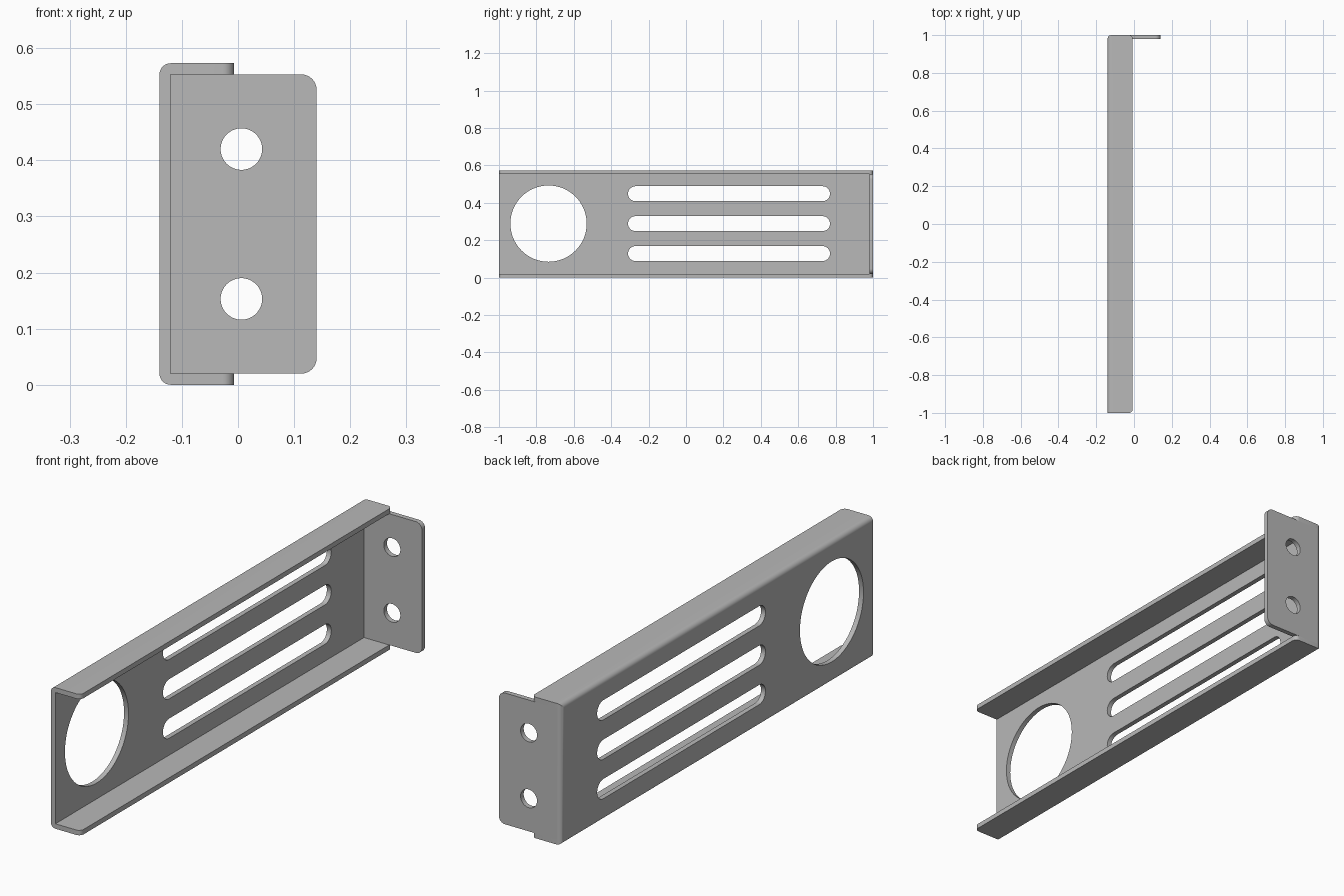
import bpy, bmesh, math

cube = bpy.data.objects.get("Cube")
if cube:
    bpy.data.objects.remove(cube, do_unlink=True)

steel = bpy.data.materials.new("grey_steel")
steel.use_nodes = True
grey = (0.48, 0.48, 0.48, 1)
steel.diffuse_color = grey
steel.node_tree.nodes["Principled BSDF"].inputs["Base Color"].default_value = grey

BOTTOM, TOP = 0.0, 0.573
THICK = 0.02
LEFT, LIP, TAB_EDGE = -0.14, -0.007, 0.14
MID = (BOTTOM + TOP) / 2


def rounded(u0, u1, v0, v1, radii, steps=8):
    """Rectangle outline, radii from the low corner anticlockwise."""
    corners = [(u0, v0, 1, 1), (u1, v0, -1, 1), (u1, v1, -1, -1), (u0, v1, 1, -1)]
    pts = []
    for i, ((u, v, su, sv), r) in enumerate(zip(corners, radii)):
        if r == 0:
            pts.append((u, v))
            continue
        for k in range(steps + 1):
            a = math.pi + (i + k / steps) * math.pi / 2
            p = (u + su * r + r * math.cos(a), v + sv * r + r * math.sin(a))
            if not pts or math.dist(p, pts[-1]) > 1e-5:
                pts.append(p)
    if math.dist(pts[0], pts[-1]) < 1e-5:
        pts.pop()
    return pts


def circle(u, v, r):
    return rounded(u - r, u + r, v - r, v + r, [r] * 4, 16)


def prism(name, outline, axis, lo, hi):
    """Extrude an outline along an axis."""
    bm = bmesh.new()
    place = {"X": lambda u, v, w: (w, u, v),
             "Y": lambda u, v, w: (u, w, v),
             "Z": lambda u, v, w: (u, v, w)}[axis]
    low = [bm.verts.new(place(u, v, lo)) for u, v in outline]
    high = [bm.verts.new(place(u, v, hi)) for u, v in outline]
    bm.faces.new(low)
    bm.faces.new(high)
    for i in range(len(low)):
        j = (i + 1) % len(low)
        bm.faces.new((low[i], low[j], high[j], high[i]))
    bmesh.ops.recalc_face_normals(bm, faces=bm.faces)
    mesh = bpy.data.meshes.new(name)
    bm.to_mesh(mesh)
    bm.free()
    mesh.materials.append(steel)
    obj = bpy.data.objects.new(name, mesh)
    bpy.context.collection.objects.link(obj)
    return obj


def activate(obj):
    bpy.ops.object.select_all(action="DESELECT")
    obj.select_set(True)
    bpy.context.view_layer.objects.active = obj


def combine(obj, tool, operation="DIFFERENCE"):
    tool.hide_render = True
    mod = obj.modifiers.new("cut", "BOOLEAN")
    mod.operation, mod.object, mod.solver = operation, tool, "EXACT"
    activate(obj)
    bpy.ops.object.modifier_apply(modifier=mod.name)
    bpy.data.objects.remove(tool, do_unlink=True)


# Channel: folded web and two flanges, with rounded flange corners
bend = THICK
channel = prism("channel", rounded(LEFT, LIP, BOTTOM, TOP, (bend, 0, 0, bend)), "Y", -1, 1)
combine(channel, prism("plan_outline", rounded(LEFT, LIP, -1, 1, (0, bend, bend, bend)),
                       "Z", -0.1, 0.7), "INTERSECT")
combine(channel, prism("channel_hollow",
                       rounded(LEFT + THICK, 0.1, BOTTOM + THICK, TOP - THICK, [0] * 4),
                       "Y", -1.1, 1.1))

# Web openings: one large round hole and three long slots
combine(channel, prism("round_opening", circle(-0.735, MID + 0.002, 0.204), "X", -0.2, -0.05))
for offset in (-0.16, 0, 0.16):
    z = MID + 0.002 + offset
    combine(channel, prism("slot_opening", rounded(-0.31, 0.77, z - 0.04, z + 0.04, [0.04] * 4),
                           "X", -0.2, -0.05))

# Mounting tab at the back, with two bolt holes
tab = prism("mounting_tab",
            rounded(LEFT + THICK, TAB_EDGE, BOTTOM + THICK, TOP - THICK, (0, 0.027, 0.027, 0)),
            "Y", 1 - THICK, 1)
for side in (-1, 1):
    combine(tab, prism("bolt_opening", circle(0.006, MID + side * 0.1335, 0.037), "Y", 0.9, 1.1))

for obj in (channel, tab):
    activate(obj)
    bpy.ops.object.shade_smooth_by_angle(angle=math.radians(30))
